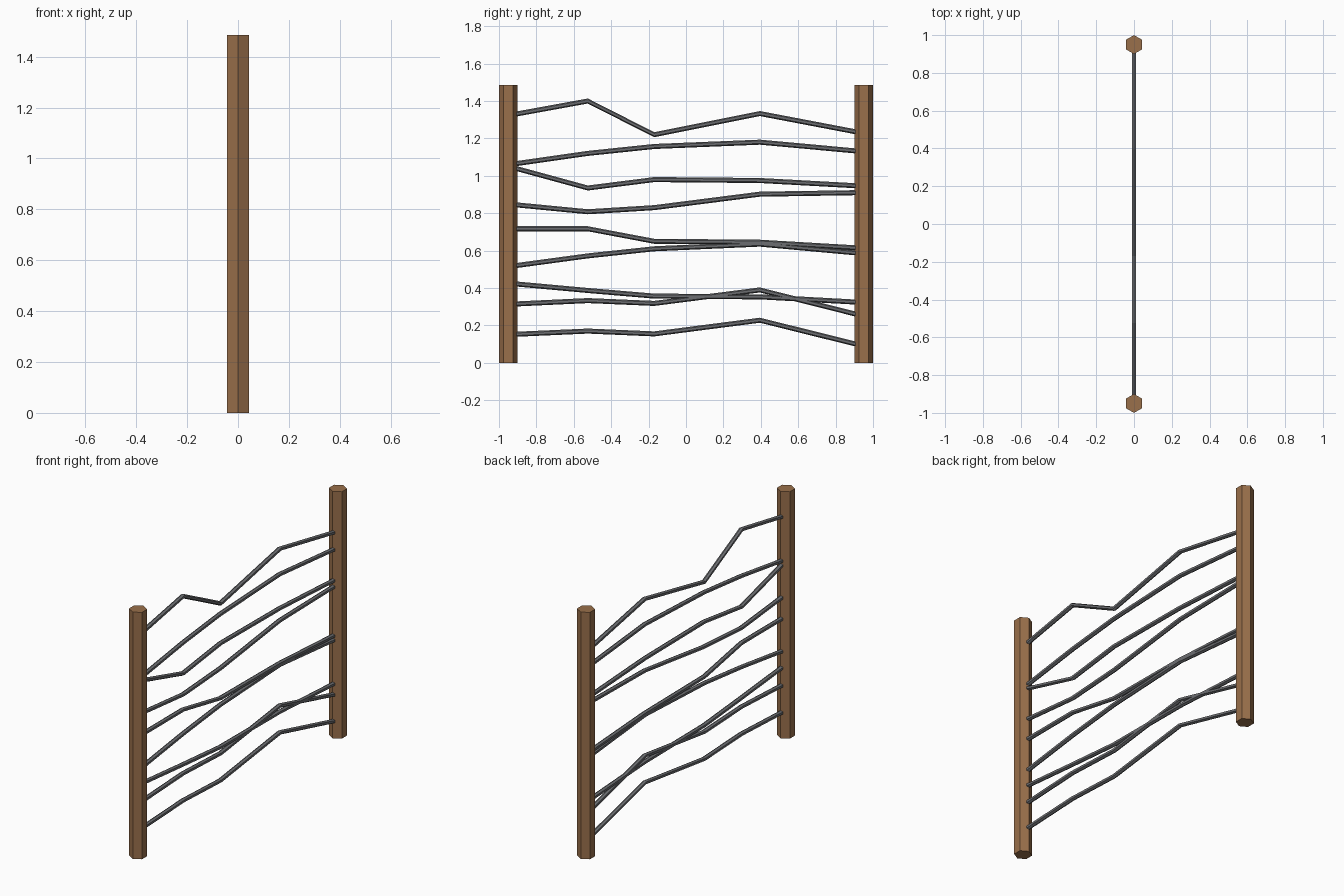
import bpy, bmesh, math

if "Cube" in bpy.data.objects:
    bpy.data.objects.remove(bpy.data.objects["Cube"])


def material(name, color):
    m = bpy.data.materials.new(name)
    m.diffuse_color = color
    m.use_nodes = True
    m.node_tree.nodes["Principled BSDF"].inputs["Base Color"].default_value = m.diffuse_color
    return m


WOOD = material("wood", (0.32, 0.16, 0.07, 1))
METAL = material("wire_metal", (0.15, 0.155, 0.165, 1))


def loft(name, rings, mat):
    """Skin a list of equal-sized vertex rings and cap both ends."""
    bm = bmesh.new()
    rows = [[bm.verts.new(p) for p in ring] for ring in rings]
    n = len(rows[0])
    for a, b in zip(rows, rows[1:]):
        for i in range(n):
            j = (i + 1) % n
            bm.faces.new((a[i], a[j], b[j], b[i]))
    bm.faces.new(rows[0])
    bm.faces.new(rows[-1])
    bmesh.ops.recalc_face_normals(bm, faces=bm.faces)
    me = bpy.data.meshes.new(name)
    bm.to_mesh(me)
    bm.free()
    me.materials.append(mat)
    ob = bpy.data.objects.new(name, me)
    bpy.context.collection.objects.link(ob)


# unit hexagon, one corner on the second axis
HEX = [(math.sin(i * math.pi / 3), math.cos(i * math.pi / 3)) for i in range(6)]

# hexagonal wooden posts
for name, y in (("post_front", -0.95), ("post_back", 0.95)):
    loft(name, [[(0.05 * u, y + 0.05 * v, z) for u, v in HEX]
                for z in (0, 1.485)], WOOD)

# bent wires: heights at five shared stations between the posts
STATIONS = (-0.91, -0.525, -0.17, 0.395, 0.91)
WIRES = [
    (1.33, 1.40, 1.22, 1.333, 1.235),
    (1.065, 1.12, 1.157, 1.18, 1.133),
    (1.04, 0.935, 0.98, 0.975, 0.947),
    (0.845, 0.808, 0.83, 0.902, 0.91),
    (0.717, 0.717, 0.65, 0.645, 0.615),
    (0.52, 0.572, 0.61, 0.635, 0.588),
    (0.422, 0.387, 0.357, 0.353, 0.325),
    (0.315, 0.333, 0.318, 0.39, 0.26),
    (0.153, 0.17, 0.155, 0.228, 0.10),
]
R = 0.0135
for k, heights in enumerate(WIRES):
    loft(f"wire_{k + 1}", [[(R * u, y, z + R * v) for u, v in HEX]
                           for y, z in zip(STATIONS, heights)], METAL)
